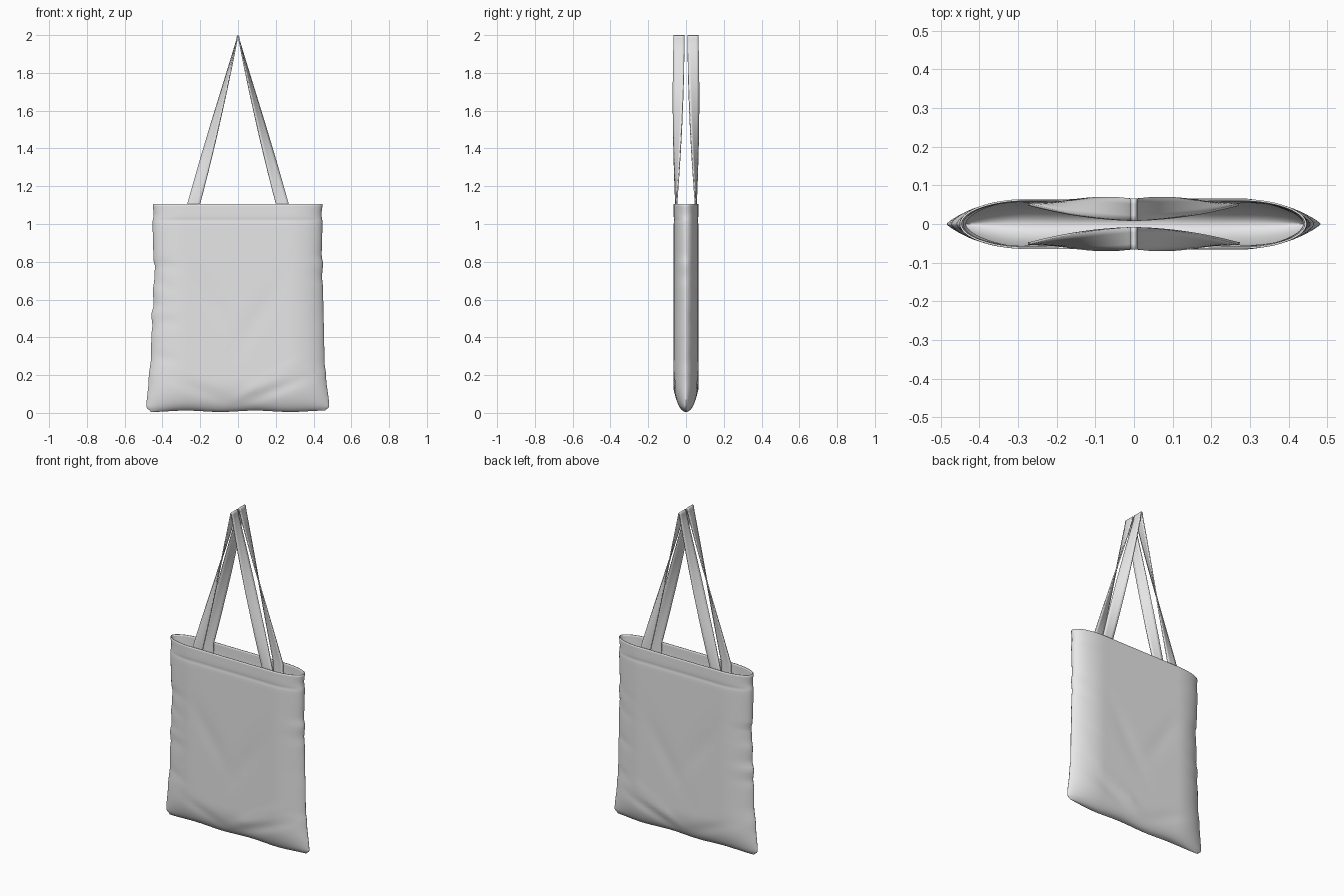
import bpy, bmesh, math
from mathutils import Vector

if "Cube" in bpy.data.objects:
    bpy.data.objects.remove(bpy.data.objects["Cube"])

cloth = bpy.data.materials.new("light_grey_cloth")
cloth.diffuse_color = (0.8, 0.8, 0.8, 1)
cloth.use_nodes = True
cloth.node_tree.nodes["Principled BSDF"].inputs["Base Color"].default_value = cloth.diffuse_color


def finish(bm, name, thickness, offset):
    bmesh.ops.recalc_face_normals(bm, faces=bm.faces)
    me = bpy.data.meshes.new(name)
    bm.to_mesh(me)
    bm.free()
    me.materials.append(cloth)
    ob = bpy.data.objects.new(name, me)
    bpy.context.collection.objects.link(ob)
    mod = ob.modifiers.new("cloth_thickness", 'SOLIDIFY')
    mod.thickness, mod.offset = thickness, offset
    bpy.ops.object.select_all(action='DESELECT')
    bpy.context.view_layer.objects.active = ob
    ob.select_set(True)
    bpy.ops.object.shade_smooth_by_angle(angle=math.radians(50))
    return ob


def lookup(table, z):
    """Smoothly interpolated value from (z, value) pairs, rising z."""
    for (z0, v0), (z1, v1) in zip(table, table[1:]):
        if z <= z1:
            t = max(0, (z - z0) / (z1 - z0))
            return v0 + (v1 - v0) * t * t * (3 - 2 * t)
    return table[-1][1]


# Side outlines of the wrinkled sack
LEFT = [(0.005, .462), (.03, .485), (.18, .473), (.3, .46), (.41, .459), (.46, .453), (.52, .459),
        (.57, .447), (.65, .45), (.71, .443), (.78, .44), (.81, .448), (1.01, .452), (1.05, .446), (1.1, .451)]
RIGHT = [(0.005, .462), (.03, .483), (.2, .466), (.27, .458), (.4, .456), (.55, .452), (.66, .45),
         (.72, .445), (.79, .45), (.83, .443), (.95, .446), (1.01, .447), (1.05, .442), (1.1, .447)]


def ridge(x, z, cx, cz, slope, length, width):
    """Soft diagonal fold in the cloth."""
    n = math.hypot(1, slope)
    along = ((x - cx) + slope * (z - cz)) / n
    across = (-slope * (x - cx) + (z - cz)) / n
    return math.exp(-(along / length) ** 2 - (across / width) ** 2)


def folds(x, z, side):
    f = .006 * ridge(x, z, .15, .17, .6, .14, .022) - .006 * ridge(x, z, .22, .13, .4, .16, .025)
    f += -.004 * ridge(x, z, -.2, .12, -.4, .15, .03) - .003 * ridge(x, z, .1, .5, 1.6, .2, .05)
    f += -.003 * ridge(x, z, -.15, .6, -1.5, .2, .05)
    f += -.004 * sum(ridge(side * x, z, .42, c, .3, .08, .025) for c in (.3, .5, .68, .8))
    return f


# Sack: stacked rings, closed at the bottom seam and open at the top
bm = bmesh.new()
levels = [.005 + .175 * (1 - math.cos(i / 14 * math.pi / 2)) for i in range(14)]
levels += [.18 + .02 * i for i in range(42)] + [1.012, 1.02, 1.028, 1.04, 1.06, 1.08, 1.095, 1.105]
FLAT, ENDS, SPAN = 30, 14, .27
rings = []
for z in levels:
    depth = .065 * math.sqrt(max(0, 1 - (max(0, .18 - z) / .175) ** 2))
    q = .5 + .16 * min(1, max(0, (1.0 - z) / .5))
    hem = -.0025 * math.exp(-((z - 1.02) / .008) ** 2)
    half = []
    for i in range(ENDS):
        a = i / ENDS * math.pi / 2
        half.append((SPAN + (lookup(RIGHT, z) - SPAN) * math.cos(a), math.sin(a) ** (2 * q)))
    half += [(SPAN - 2 * SPAN * i / FLAT, 1) for i in range(FLAT + 1)]
    for i in range(ENDS - 1, -1, -1):
        a = i / ENDS * math.pi / 2
        half.append((-SPAN - (lookup(LEFT, z) - SPAN) * math.cos(a), math.sin(a) ** (2 * q)))
    ring = []
    for side, pts in ((1, half[:-1]), (-1, half[:0:-1])):
        for x, k in pts:
            y = depth * k + (folds(x, z, side) + hem) * k * min(1, depth / .05)
            zz = z + .004 * (1 + math.sin(17 * x)) * max(0, 1 - z / .05)
            ring.append(bm.verts.new((x, side * min(y, .066), zz)))
    rings.append(ring)
for a, b in zip(rings, rings[1:]):
    for i in range(len(a)):
        j = (i + 1) % len(a)
        bm.faces.new((a[i], a[j], b[j], b[i]))
bmesh.ops.remove_doubles(bm, verts=bm.verts, dist=.0004)
finish(bm, "bag_body", .005, -1)


# Handles: flat ribbons that twist a quarter turn up to a tight fold at the apex
def handle(name, side):
    bm = bmesh.new()
    path = [(.240, 1.00, 0), (.238, 1.05, 0)]
    path += [(.006 + .23 * (1 - s) ** 1.03, 1.1 + .875 * s, s) for s in [i / 30 for i in range(31)]]
    path += [(.006 * math.cos(a), 1.975 + .021 * math.sin(a), 1)
             for a in (math.radians(d) for d in (20, 40, 60, 75))]
    stations = [(1, p) for p in path] + [(1, (0, 1.996, 1))] + [(-1, p) for p in reversed(path)]
    rows = []
    for sx, (x, z, s) in stations:
        ang = math.radians(3 + 87 * s)
        cy = -.052 + .015 * s
        row = []
        for k in (-1, -.5, 0, .5, 1):
            w = k * (.034 - .005 * s)
            row.append(bm.verts.new((sx * (x + w * math.cos(ang)), side * (cy + w * math.sin(ang)), z)))
        rows.append(row)
    for a, b in zip(rows, rows[1:]):
        for i in range(4):
            bm.faces.new((a[i], a[i + 1], b[i + 1], b[i]))
    finish(bm, name, .007, 0)


handle("front_handle", 1)
handle("back_handle", -1)
